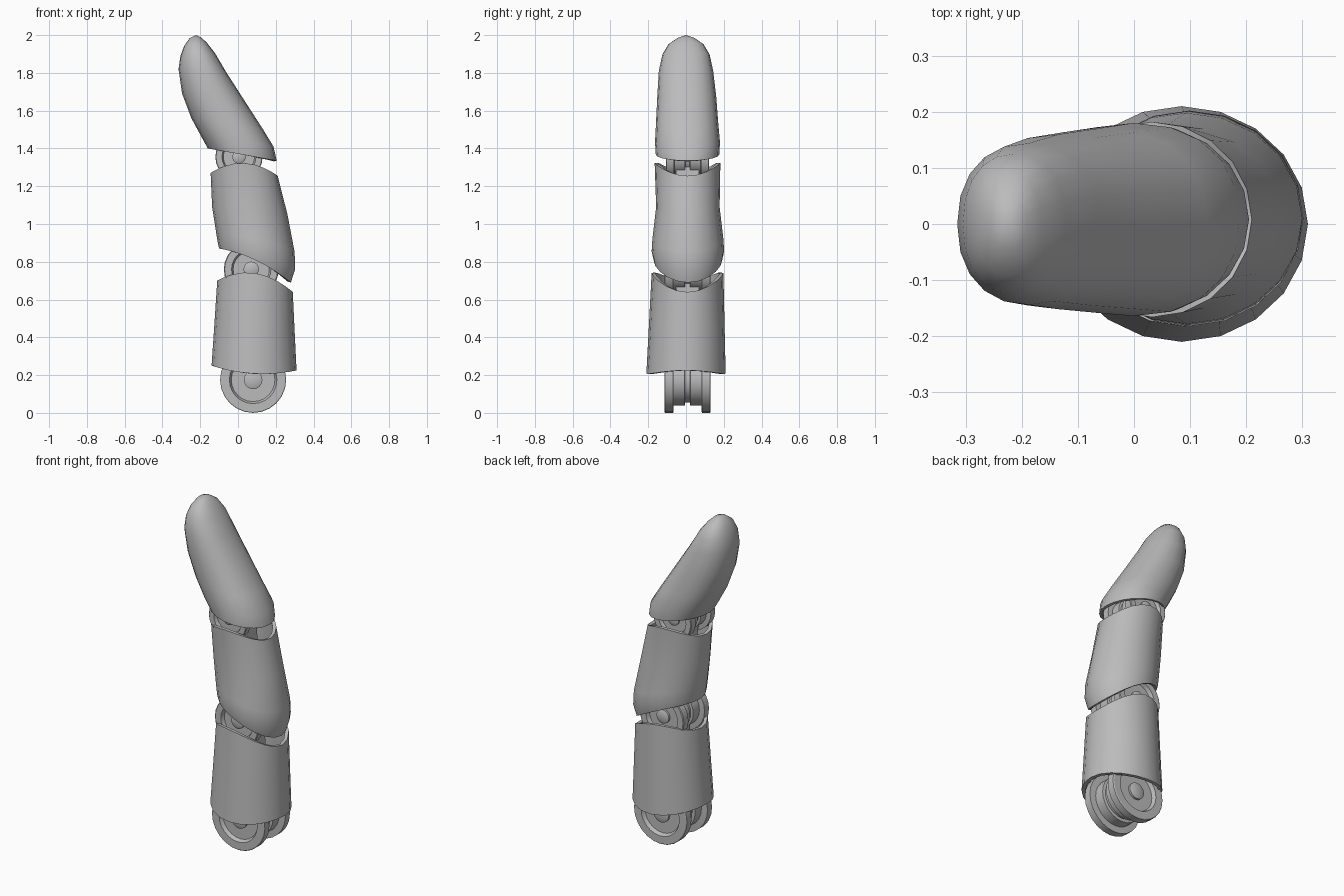
import bpy, bmesh, math
from mathutils import Vector

cube = bpy.data.objects.get("Cube")
if cube:
    bpy.data.objects.remove(cube, do_unlink=True)

# One flat grey for the whole mechanical finger
grey = bpy.data.materials.new("light_grey")
grey.use_nodes = True
grey.diffuse_color = (0.5, 0.5, 0.5, 1)
grey.node_tree.nodes["Principled BSDF"].inputs["Base Color"].default_value = (0.5, 0.5, 0.5, 1)


def loft(name, rings, wall=0.0, angle=35):
    """Skin a stack of rings; a ring of one point closes an end."""
    bm = bmesh.new()
    loops = [[bm.verts.new(p) for p in ring] for ring in rings]
    for a, b in zip(loops, loops[1:]):
        n = max(len(a), len(b))
        for i in range(n):
            j = (i + 1) % n
            if len(a) == 1:
                bm.faces.new((a[0], b[j], b[i]))
            elif len(b) == 1:
                bm.faces.new((a[i], a[j], b[0]))
            else:
                bm.faces.new((a[i], a[j], b[j], b[i]))
    if not wall:
        bmesh.ops.recalc_face_normals(bm, faces=bm.faces[:])
    mesh = bpy.data.meshes.new(name)
    bm.to_mesh(mesh)
    bm.free()
    mesh.materials.append(grey)
    obj = bpy.data.objects.new(name, mesh)
    bpy.context.collection.objects.link(obj)
    bpy.ops.object.select_all(action='DESELECT')
    obj.select_set(True)
    bpy.context.view_layer.objects.active = obj
    if wall:
        mod = obj.modifiers.new("wall", 'SOLIDIFY')
        mod.thickness = wall
        mod.offset = -1
        bpy.ops.object.modifier_apply(modifier=mod.name)
    bpy.ops.object.shade_smooth_by_angle(angle=math.radians(angle))
    return obj


def section(xl, zl, xr, zr, half, yc=0.0, bump=0.0, power=1.0, sides=20):
    """Tilted oval between a left and a right point; bump lifts its flanks."""
    ring = []
    for i in range(sides):
        t = 2 * math.pi * i / sides
        c, s = math.cos(t), math.sin(t)
        c = math.copysign(abs(c) ** power, c)
        s = math.copysign(abs(s) ** power, s)
        f = (c + 1) / 2
        ring.append((xl + (xr - xl) * f, yc + half * s,
                     zl + (zr - zl) * f + bump * s * s))
    return ring


# Hollow shells of the two lower segments
loft("lower_segment_shell", [
    section(-0.14, 0.25, 0.31, 0.225, 0.21, 0.0, -0.03),
    section(-0.125, 0.47, 0.30, 0.43, 0.20, 0.004, 0.02),
    section(-0.11, 0.70, 0.29, 0.64, 0.19, 0.008, 0.07),
], wall=0.02)

loft("middle_segment_shell", [
    section(-0.10, 0.87, 0.28, 0.69, 0.182, 0.01, 0.03),
    section(-0.105, 0.89, 0.302, 0.76, 0.192, 0.01, 0.03),
    section(-0.115, 0.95, 0.30, 0.85, 0.188, 0.01, 0.02),
    section(-0.137, 1.09, 0.262, 1.05, 0.168, 0.01, 0.02),
    section(-0.145, 1.27, 0.21, 1.255, 0.174, 0.008, 0.06),
], wall=0.02)

# Fingertip: hollow below, closed above
loft("fingertip_shell", [
    section(-0.16, 1.40, 0.205, 1.335, 0.168, 0.008),
    section(-0.19, 1.455, 0.188, 1.41, 0.172, 0.008, 0, 0.9),
    section(-0.247, 1.56, 0.13, 1.505, 0.165, 0.006, 0, 0.9),
    section(-0.296, 1.69, 0.03, 1.66, 0.156, 0.004, 0, 0.9),
    section(-0.315, 1.82, -0.06, 1.80, 0.144, 0, 0, 0.9),
    section(-0.305, 1.89, -0.122, 1.905, 0.125, 0, 0, 0.9),
    section(-0.284, 1.945, -0.165, 1.96, 0.092, 0, 0, 0.9),
    section(-0.255, 1.985, -0.192, 1.985, 0.045, 0, 0, 0.9),
    [(-0.222, 0, 2.0)],
], wall=0.015, angle=30)

# Half profile of a knuckle as (depth, radius) fractions, boss to middle slit
HALF = [(0.98, 0), (0.98, 0.18), (0.92, 0.28), (0.82, 0.28), (0.82, 0.66),
        (0.9, 0.69), (1, 0.72), (1, 0.97), (0.97, 1), (0.62, 1),
        (0.6, 0.78), (0.12, 0.78), (0.1, 0.68)]
PROFILE = HALF + [(-d, r) for d, r in reversed(HALF)]


def knuckle(name, x, z, radius, half, sides=24):
    """Grooved double wheel turning about the front-to-back axis."""
    rings = []
    for d, r in PROFILE:
        y = 0.008 + d * half
        pts = [(x + radius * r * math.cos(2 * math.pi * i / sides), y,
                z + radius * r * math.sin(2 * math.pi * i / sides))
               for i in range(sides)]
        rings.append(pts if r else [(x, y, z)])
    loft(name, rings)
    return Vector((x, 0.008, z))


joints = [
    knuckle("base_knuckle", 0.08, 0.175, 0.175, 0.122),
    knuckle("middle_knuckle", 0.07, 0.76, 0.145, 0.122),
    knuckle("upper_knuckle", 0.005, 1.355, 0.125, 0.115),
]
joints.append(Vector((-0.11, 0.008, 1.65)))

# Inner links joining the knuckles inside the shells
for name, a, b in zip(("lower_link", "middle_link", "tip_link"), joints, joints[1:]):
    w = 0.06
    ends = [[(p.x + sx * w, p.y + sy * w, p.z)
             for sx, sy in ((1, 1), (-1, 1), (-1, -1), (1, -1))] for p in (a, b)]
    loft(name, [[a]] + ends + [[b]])
